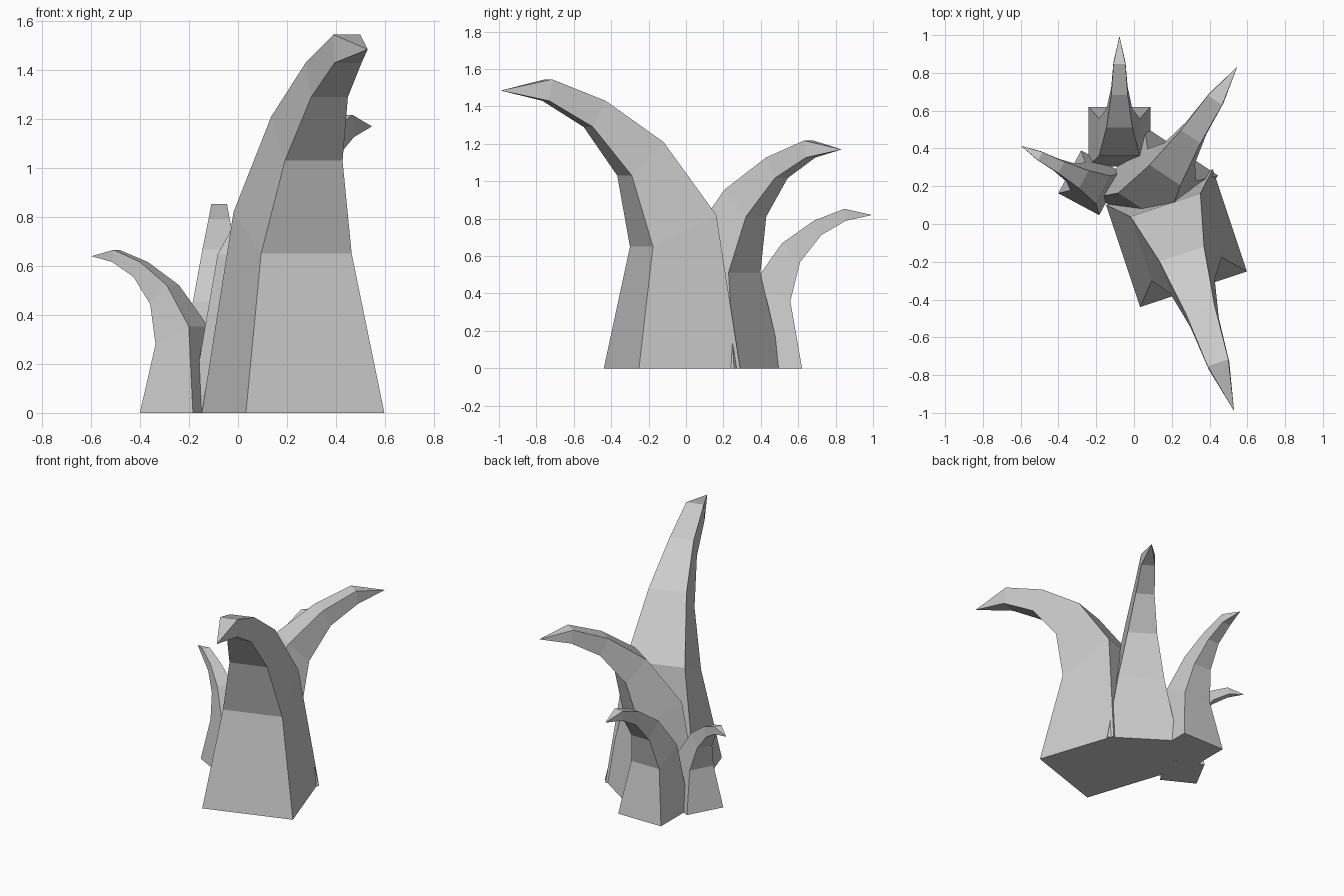
import bpy, bmesh, math

if "Cube" in bpy.data.objects:
    bpy.data.objects.remove(bpy.data.objects["Cube"])

# Claw profile: (front reach, front z, back reach, back z, half width)
RINGS = [
    (0.285, 0.00, -0.285, 0.00, 0.298),
    (0.172, 0.65, -0.185, 0.82, 0.195),
    (0.267, 1.03, 0.089, 1.21, 0.124),
    (0.471, 1.29, 0.400, 1.43, 0.079),
    (0.711, 1.43, 0.695, 1.545, 0.058),
]
TIP = (0.965, 1.485)


def claw(name, cx, cy, dx, dy, s):
    """Four-sided curved spike at (cx, cy), bending toward (dx, dy), scaled by s."""
    n = math.hypot(dx, dy)
    dx, dy = dx / n, dy / n
    bm = bmesh.new()

    def vert(f, side, z):
        return bm.verts.new((cx + s * (f * dx - side * dy),
                             cy + s * (f * dy + side * dx), s * z))

    rings = [[vert(ff, -w, fz), vert(ff, w, fz), vert(bf, w, bz), vert(bf, -w, bz)]
             for ff, fz, bf, bz, w in RINGS]
    tip = vert(TIP[0], 0, TIP[1])
    bm.faces.new(rings[0][::-1])
    for a, b in zip(rings, rings[1:]):
        for i in range(4):
            j = (i + 1) % 4
            bm.faces.new((a[i], a[j], b[j], b[i]))
    for i in range(4):
        bm.faces.new((rings[-1][i], rings[-1][(i + 1) % 4], tip))
    bmesh.ops.recalc_face_normals(bm, faces=bm.faces)
    mesh = bpy.data.meshes.new(name)
    bm.to_mesh(mesh)
    bm.free()
    bpy.context.collection.objects.link(bpy.data.objects.new(name, mesh))


# Cluster of four spikes, largest to smallest
claw("large_spike", 0.225, -0.075, 0.316, -0.949, 1.0)
claw("medium_spike", 0.125, 0.20, 0.555, 0.832, 0.788)
claw("back_spike", -0.077, 0.463, 0.0, 1.0, 0.552)
claw("small_spike", -0.232, 0.218, -0.88, 0.47, 0.431)
